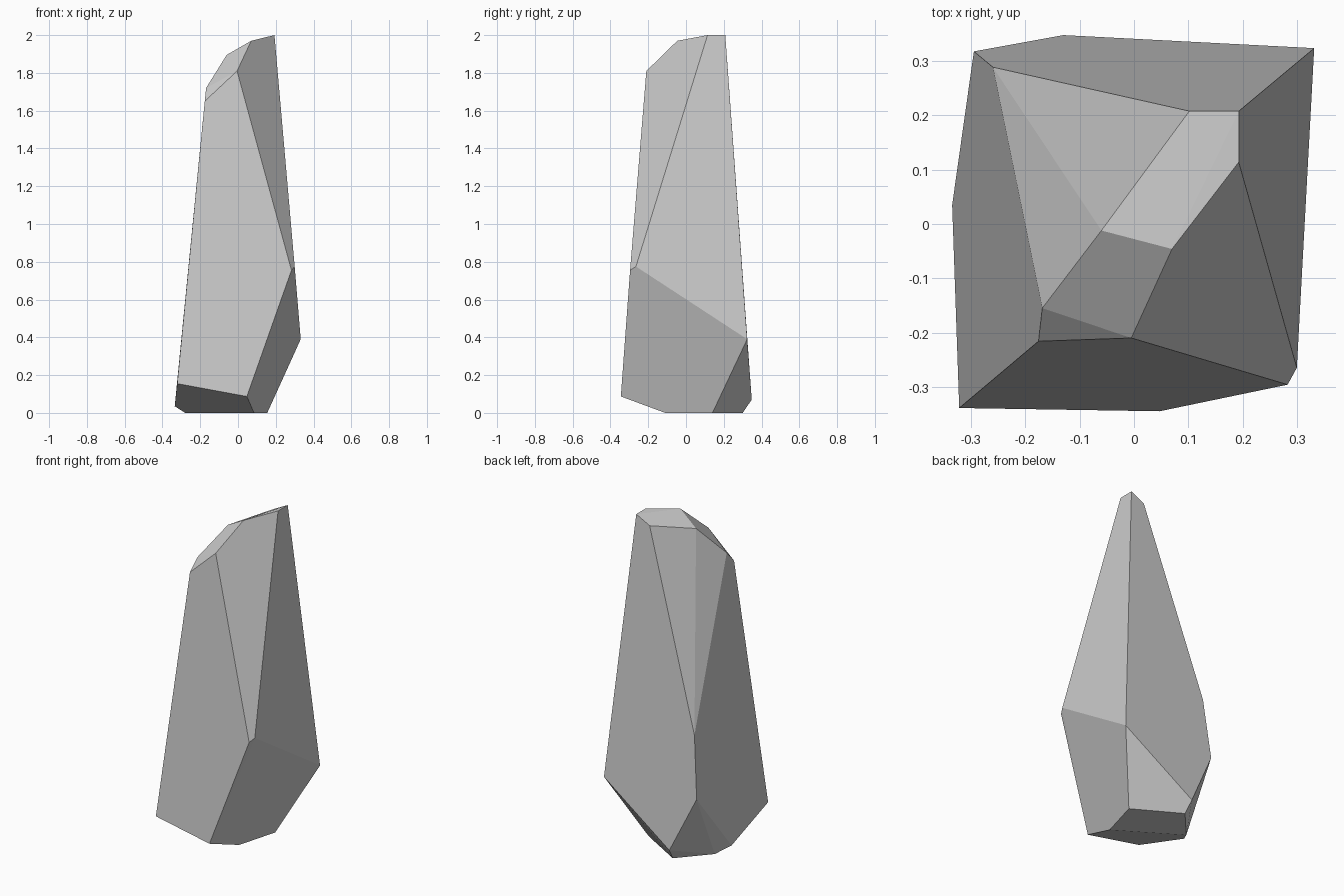
import bpy, bmesh, math

# Corner rings of the tall faceted rock, from the ground to the tip
base = [(-0.12, 0.30, 0), (-0.28, 0.12, 0), (0.155, 0.14, 0), (0.085, -0.11, 0)]
lower = [(-0.335, 0.035, 0.035), (-0.13, 0.348, 0.07), (0.047, -0.345, 0.087), (-0.322, -0.339, 0.155)]
middle = [(0.332, 0.324, 0.39), (-0.295, 0.318, 0.415), (0.283, -0.296, 0.755),
          (0.30, -0.265, 0.775), (-0.26, 0.289, 0.79)]
shoulder = [(-0.176, -0.216, 1.65), (-0.169, -0.155, 1.72), (-0.005, -0.21, 1.81)]
tip = [(-0.06, -0.012, 1.895), (0.07, -0.046, 1.97), (0.102, 0.208, 1.953),
       (0.193, 0.208, 2.0), (0.193, 0.114, 2.0)]

# Wrap the corners in a convex hull, then merge the near-flat triangles into facets
bm = bmesh.new()
for co in base + lower + middle + shoulder + tip:
    bm.verts.new(co)
bmesh.ops.convex_hull(bm, input=bm.verts[:])
bmesh.ops.dissolve_limit(bm, angle_limit=math.radians(3), verts=bm.verts[:], edges=bm.edges[:])
bmesh.ops.recalc_face_normals(bm, faces=bm.faces[:])

mesh = bpy.data.meshes.new("rock")
bm.to_mesh(mesh)
bm.free()
bpy.context.collection.objects.link(bpy.data.objects.new("rock", mesh))
